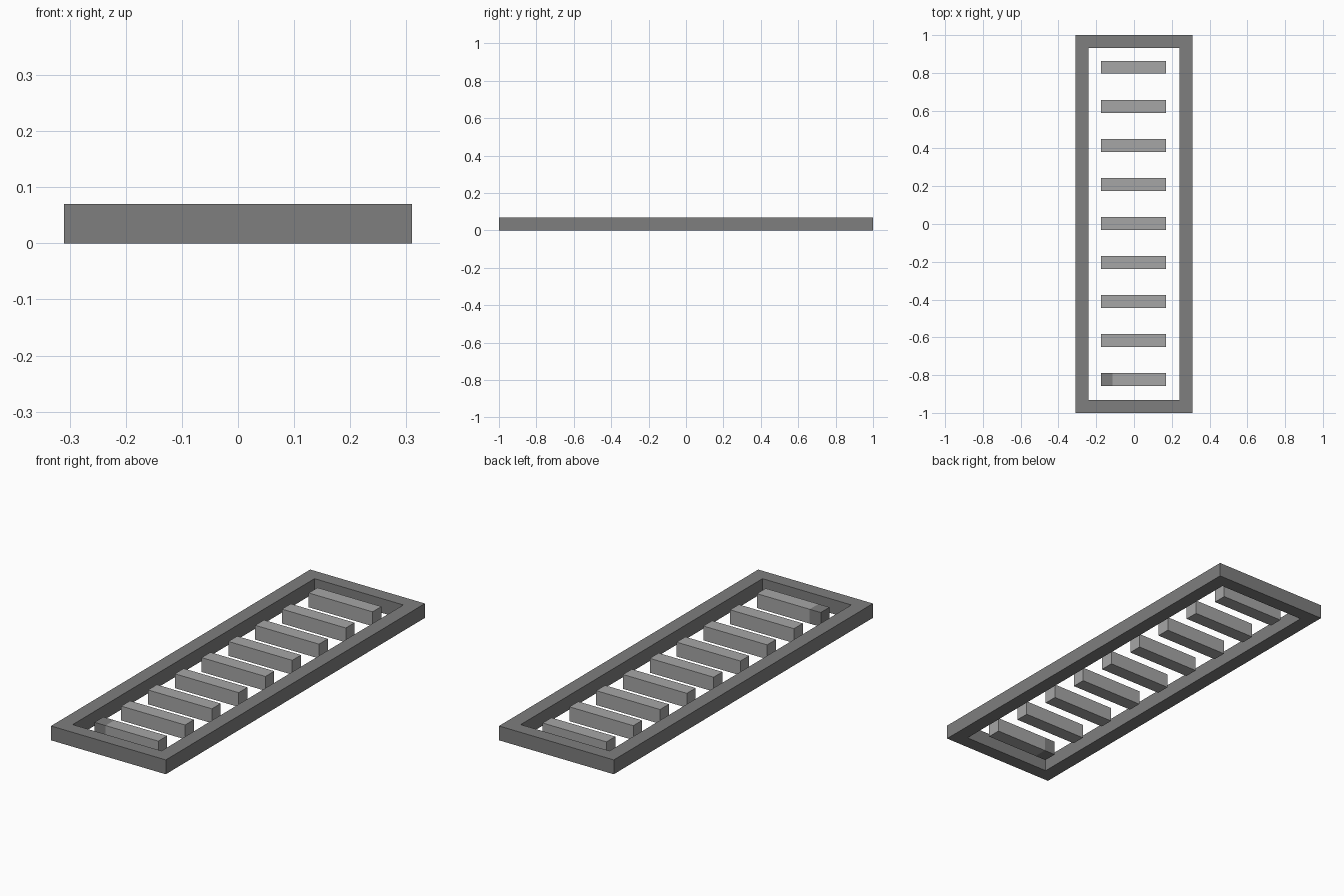
import bpy
import bmesh

cube = bpy.data.objects.get("Cube")
if cube:
    bpy.data.objects.remove(cube, do_unlink=True)

HEIGHT = 0.07


def material(name, value):
    mat = bpy.data.materials.new(name)
    colour = (value, value, value, 1)
    mat.diffuse_color = colour
    mat.use_nodes = True
    mat.node_tree.nodes["Principled BSDF"].inputs["Base Color"].default_value = colour
    return mat


dark_grey = material("dark grey", 0.21)
light_grey = material("light grey", 0.38)


def add_object(name, bm, *mats):
    bmesh.ops.recalc_face_normals(bm, faces=bm.faces)
    mesh = bpy.data.meshes.new(name)
    bm.to_mesh(mesh)
    bm.free()
    for mat in mats:
        mesh.materials.append(mat)
    obj = bpy.data.objects.new(name, mesh)
    bpy.context.collection.objects.link(obj)
    return obj


def rectangle(bm, half_x, half_y):
    corners = [(-1, -1), (1, -1), (1, 1), (-1, 1)]
    return [bm.verts.new((sx * half_x, sy * half_y, 0)) for sx, sy in corners]


# Outer frame: a mitred rectangular ring, extruded upwards
bm = bmesh.new()
outer = rectangle(bm, 0.31, 1.0)
inner = rectangle(bm, 0.24, 0.933)
for i in range(4):
    j = (i + 1) % 4
    bm.faces.new((outer[i], outer[j], inner[j], inner[i]))
ring = bmesh.ops.extrude_face_region(bm, geom=bm.faces[:])
top = [v for v in ring["geom"] if isinstance(v, bmesh.types.BMVert)]
bmesh.ops.translate(bm, verts=top, vec=(0, 0, HEIGHT))
add_object("outer_frame", bm, dark_grey)

# Nine evenly spaced slats; the front one has a dark end
LEFT, RIGHT, DARK_END = -0.175, 0.17, -0.115
for n in range(9):
    bm = bmesh.new()
    bmesh.ops.create_cube(bm, size=1)
    bmesh.ops.scale(bm, verts=bm.verts, vec=(RIGHT - LEFT, 0.068, HEIGHT))
    centre = ((LEFT + RIGHT) / 2, -0.824 + n * 0.2067, HEIGHT / 2)
    bmesh.ops.translate(bm, verts=bm.verts, vec=centre)
    if n == 0:
        bmesh.ops.bisect_plane(bm, geom=bm.verts[:] + bm.edges[:] + bm.faces[:],
                               plane_co=(DARK_END, 0, 0), plane_no=(1, 0, 0))
        for face in bm.faces:
            if face.calc_center_median().x < DARK_END:
                face.material_index = 1
    add_object(f"slat_{n + 1}", bm, light_grey, dark_grey)
